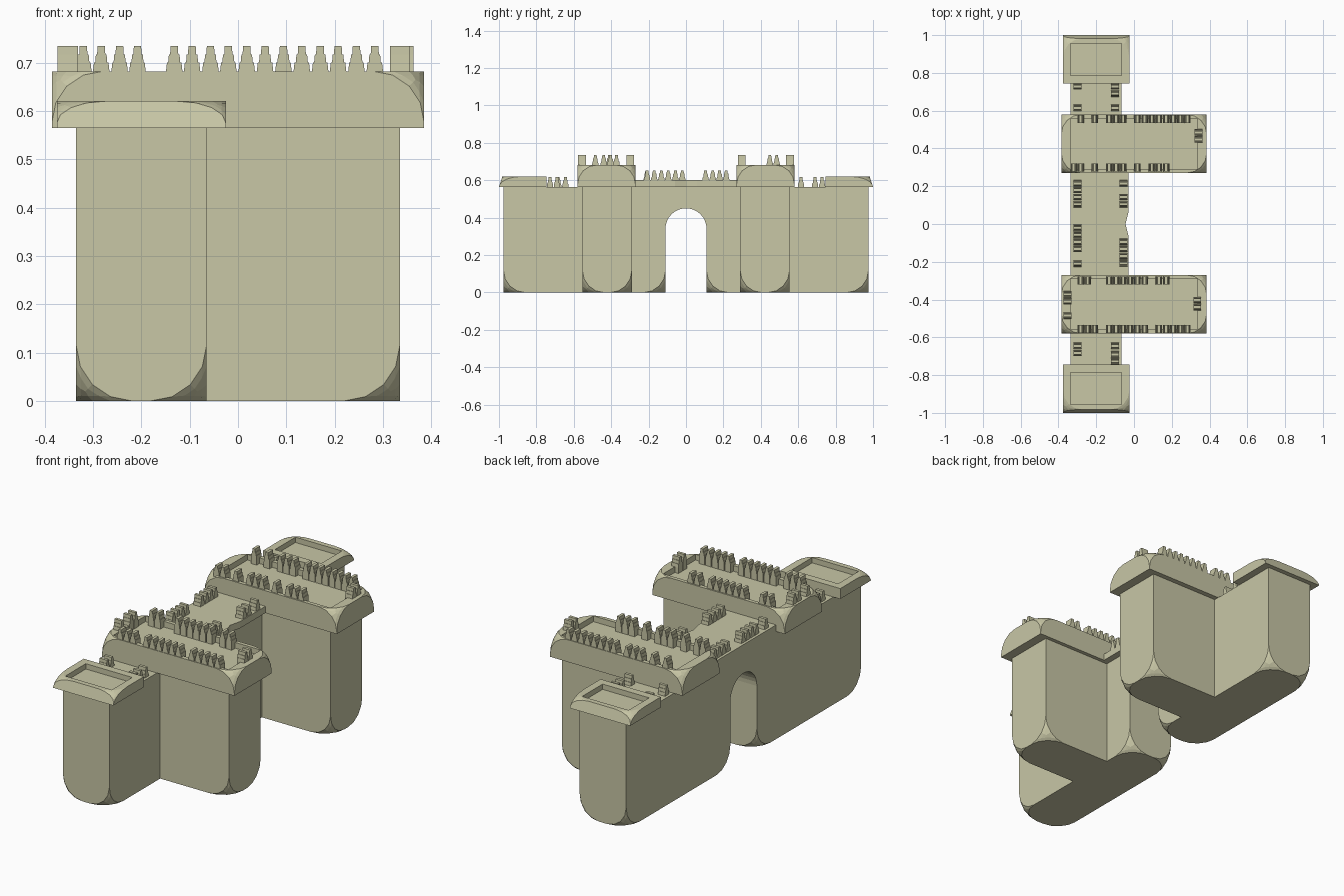
import bpy, bmesh, math

if "Cube" in bpy.data.objects:
    bpy.data.objects.remove(bpy.data.objects["Cube"])

stone = bpy.data.materials.new("stone")
stone.diffuse_color = (0.58, 0.57, 0.38, 1)
stone.use_nodes = True
stone.node_tree.nodes["Principled BSDF"].inputs["Base Color"].default_value = stone.diffuse_color


def add_object(name, bm):
    bmesh.ops.recalc_face_normals(bm, faces=bm.faces)
    me = bpy.data.meshes.new(name)
    bm.to_mesh(me)
    bm.free()
    me.materials.append(stone)
    ob = bpy.data.objects.new(name, me)
    bpy.context.collection.objects.link(ob)
    return ob


def prism(bm, pts, depth):
    """Closed face from 3D points, extruded along the depth vector."""
    face = bm.faces.new([bm.verts.new(p) for p in pts])
    new = bmesh.ops.extrude_face_region(bm, geom=[face])["geom"]
    bmesh.ops.translate(bm, vec=depth, verts=[v for v in new if isinstance(v, bmesh.types.BMVert)])


def box(bm, x0, x1, y0, y1, z0, z1):
    prism(bm, [(x0, y0, z0), (x1, y0, z0), (x1, y1, z0), (x0, y1, z0)], (0, 0, z1 - z0))


def round_corners(bm, pick, r):
    """Rounded cuts on chosen corner vertices, leaving the long edges sharp."""
    bmesh.ops.bevel(bm, geom=[v for v in bm.verts if pick(v.co)], offset=r, offset_type='OFFSET',
                    segments=4, profile=0.5, affect='VERTICES', clamp_overlap=True)


def cut(ob, *bounds):
    """Sink a rectangular recess into an object."""
    bm = bmesh.new()
    box(bm, *bounds)
    cutter = add_object("recess_cutter", bm)
    cutter.hide_render = True
    mod = ob.modifiers.new("recess", 'BOOLEAN')
    mod.operation, mod.solver, mod.object = 'DIFFERENCE', 'EXACT', cutter
    bpy.context.view_layer.objects.active = ob
    bpy.ops.object.modifier_apply(modifier=mod.name)
    bpy.data.objects.remove(cutter)


# Merlon: stepped profile across the row direction, extruded across the rim
STEP = [(.017, 0), (.015, .018), (.0125, .018), (.011, .035), (.0085, .035), (.0075, .052)]


def merlon(bm, x, y, z, along, sink):
    half = [(STEP[0][0], -sink)] + STEP
    prof = half + [(-a, b) for a, b in reversed(half)]
    if along == 'x':
        prism(bm, [(x + a, y - .021, z + b) for a, b in prof], (0, .042, 0))
    else:
        prism(bm, [(x - .021, y + a, z + b) for a, b in prof], (.042, 0, 0))


def merlons(name, z, rows, sink=.002):
    bm = bmesh.new()
    for along, fixed, places in rows:
        for p in places:
            x, y = (p, fixed) if along == 'x' else (fixed, p)
            merlon(bm, x, y, z, along, sink)
    add_object(name, bm)


# Long wall with arched gateway
prof = [(-.975, 0), (-.975, .565), (.975, .565), (.975, 0), (.11, 0)]
prof += [(.11 * math.cos(math.pi * i / 16), .34 + .11 * math.sin(math.pi * i / 16)) for i in range(17)]
prof += [(-.11, 0)]
bm = bmesh.new()
prism(bm, [(-.335, y, z) for y, z in prof], (.27, 0, 0))
round_corners(bm, lambda c: c.z < .001, .115)
add_object("gate_wall", bm)

# Slab over the gateway, with a small chip in its outer edge
bm = bmesh.new()
outline = [(-.335, -.28), (-.03, -.28), (-.03, -.06), (-.045, 0), (-.03, .06), (-.03, .28), (-.335, .28)]
prism(bm, [(x, y, .565) for x, y in outline], (0, 0, .035))
add_object("gate_walkway", bm)

for s, side in ((-1, "front"), (1, "rear")):
    # Tower block
    bm = bmesh.new()
    lo, hi = sorted((s * .29, s * .553))
    box(bm, -.2, .335, lo, hi, 0, .57)
    round_corners(bm, lambda c: c.z < .001 and c.x > .3, .115)
    add_object(side + "_tower", bm)

    # Tower cap with recessed roof
    bm = bmesh.new()
    lo, hi = sorted((s * .27, s * .58))
    box(bm, -.385, .385, lo, hi, .565, .682)
    round_corners(bm, lambda c: c.z > .6, .105)
    cap = add_object(side + "_tower_cap", bm)
    lo, hi = sorted((s * .29, s * .557))
    cut(cap, -.335, .335, lo, hi, .652, .75)

    # End cap, outer face leaning in (rounded in stretched space as it is thin)
    bm = bmesh.new()
    lo, hi = sorted((s * .745, s * 1.0))
    box(bm, -.375, -.025, lo, hi, .565, .685)
    for v in bm.verts:
        if v.co.z > .6 and abs(v.co.y) > .9:
            v.co.y -= s * .018
    round_corners(bm, lambda c: c.z > .6 and abs(c.y) > .9, .10)
    for v in bm.verts:
        v.co.z = .565 + (v.co.z - .565) * .055 / .12
    cap = add_object(side + "_end_cap", bm)
    lo, hi = sorted((s * .785, s * .955))
    cut(cap, -.335, -.065, lo, hi, .592, .7)

# Battlements
merlons("front_tower_merlons", .682, [
    ('x', -.556, [-.283, -.245, -.208, -.132, -.095, -.057, -.02, .018, .056, .132, .17, .207, .245, .283]),
    ('x', -.298, [-.283, -.245, -.132, -.095, -.057, -.02, .018, .056, .132, .17]),
    ('y', -.352, [-.485, -.41, -.372]),
    ('y', .335, [-.44, -.403])], .031)
merlons("rear_tower_merlons", .682, [
    ('x', .556, [-.283, -.208, -.132, -.095, -.057, .018, .056, .094, .132, .17, .207, .245, .283]),
    ('x', .298, [-.32, -.283, -.208, -.132, -.095, -.057, .018, .094, .132, .17]),
    ('y', .342, [.448, .485])], .031)
merlons("gate_merlons", .6, [
    ('y', -.30, [.215, .18, .143, .105, -.02, -.057, -.095, -.132, -.21]),
    ('y', -.055, [.215, .143, .105, -.095, -.132, -.17, -.208])])
merlons("end_wall_merlons", .565, [
    ('y', -.30, [-.683, -.645, .615, .728]),
    ('y', -.10, [-.727, -.69, -.645, .615, .69, .728])])
